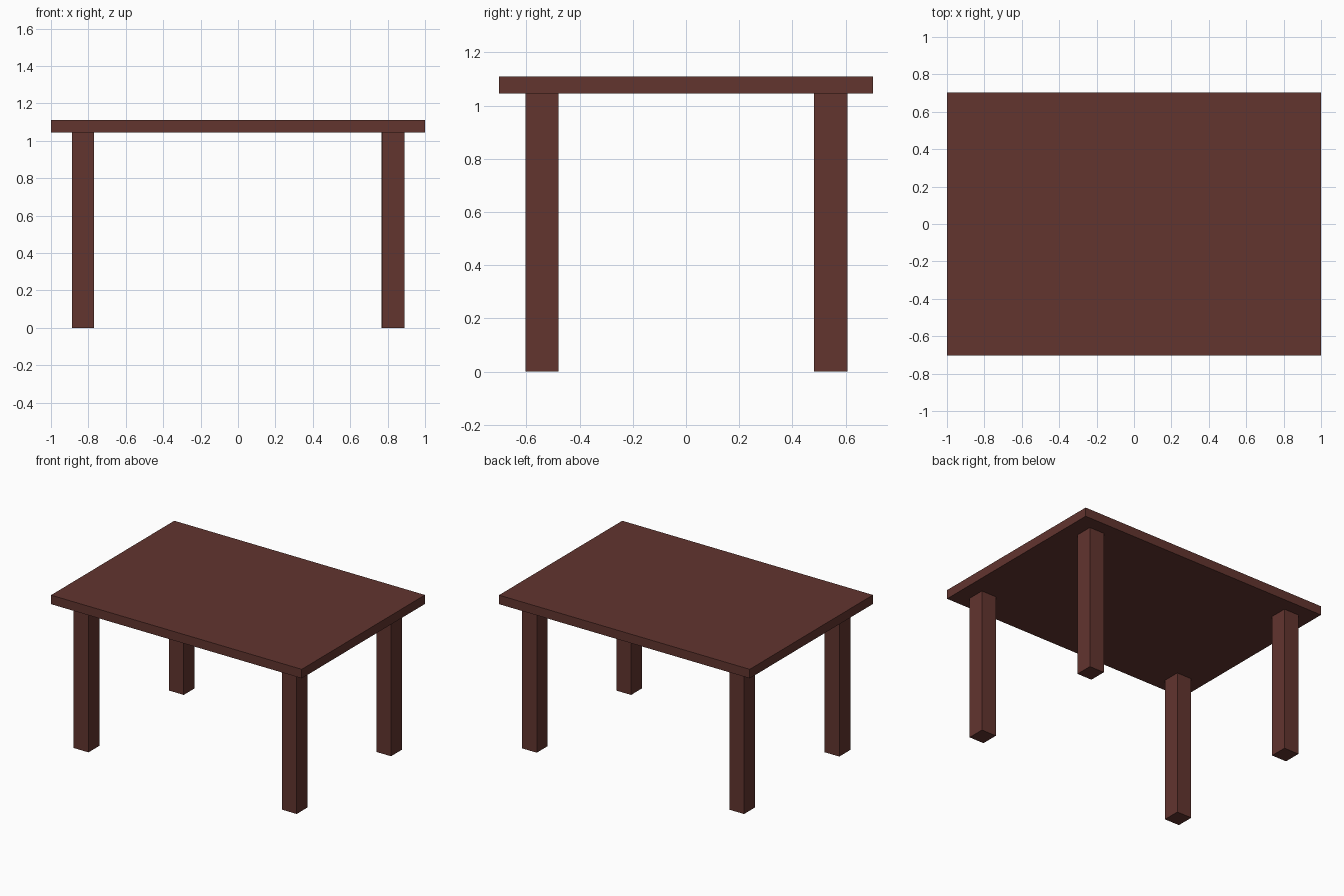
import bpy

if "Cube" in bpy.data.objects:
    bpy.data.objects.remove(bpy.data.objects["Cube"])

wood = bpy.data.materials.new("dark red brown wood")
wood.diffuse_color = (0.122, 0.035, 0.028, 1.0)
wood.use_nodes = True
wood.node_tree.nodes["Principled BSDF"].inputs["Base Color"].default_value = wood.diffuse_color


def box(name, lo, hi):
    """Axis-aligned box between two corners."""
    bpy.ops.mesh.primitive_cube_add(size=1)
    ob = bpy.context.object
    ob.name = name
    for v in ob.data.vertices:
        v.co = [h if c > 0 else l for c, l, h in zip(v.co, lo, hi)]
    ob.data.materials.append(wood)
    return ob


# Flat rectangular top
box("table_top", (-1.0, -0.702, 1.045), (1.0, 0.702, 1.11))

# Four square legs, the front right one set slightly further out
LEG_X, LEG_Y, LEG_Z = 0.118, 0.125, 1.045
for name, x, y in (
    ("front_left_leg", -0.829, -0.541),
    ("front_right_leg", 0.832, -0.541),
    ("back_left_leg", -0.829, 0.544),
    ("back_right_leg", 0.825, 0.544),
):
    box(name, (x - LEG_X / 2, y - LEG_Y / 2, 0.0),
        (x + LEG_X / 2, y + LEG_Y / 2, LEG_Z))
